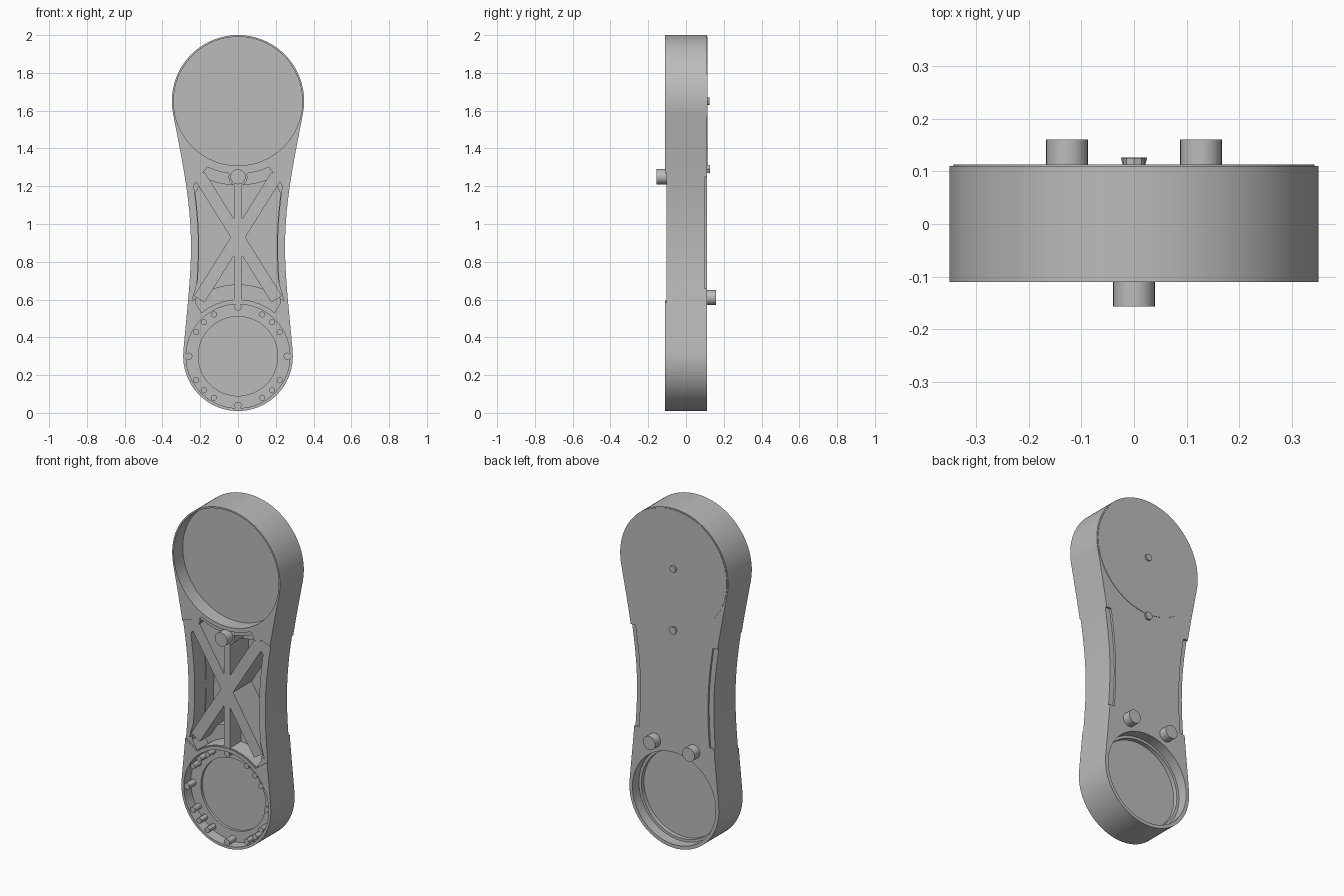
import bpy, bmesh
from math import sin, cos, radians, atan2, hypot
from mathutils import Vector
from mathutils.geometry import interpolate_bezier

cube = bpy.data.objects.get("Cube")
if cube:
    bpy.data.objects.remove(cube, do_unlink=True)

grey = bpy.data.materials.new("plain grey")
grey.use_nodes = True
grey.diffuse_color = (0.5, 0.5, 0.5, 1)
grey.node_tree.nodes["Principled BSDF"].inputs["Base Color"].default_value = (0.5, 0.5, 0.5, 1)

LOW, HIGH = 0.30, 1.65      # heights of the two round ends
BACK, FRONT = 0.11, -0.11


def prism(name, pts, y0, y1, taper=1.0):
    """Extrude an x-z outline from y0 to y1, scaling the far end by taper."""
    c = sum((Vector(p) for p in pts), Vector((0, 0))) / len(pts)
    bm = bmesh.new()
    near = [bm.verts.new((x, y0, z)) for x, z in pts]
    far = [bm.verts.new((c.x + (x - c.x) * taper, y1, c.y + (z - c.y) * taper)) for x, z in pts]
    bm.faces.new(near)
    bm.faces.new(far[::-1])
    for i in range(len(pts)):
        j = (i + 1) % len(pts)
        bm.faces.new((near[i], far[i], far[j], near[j]))
    bmesh.ops.recalc_face_normals(bm, faces=bm.faces)
    mesh = bpy.data.meshes.new(name)
    bm.to_mesh(mesh)
    bm.free()
    mesh.materials.append(grey)
    obj = bpy.data.objects.new(name, mesh)
    bpy.context.collection.objects.link(obj)
    return obj


def arc(z, r, a0, a1, n=32):
    steps = [radians(a0 + (a1 - a0) * i / n) for i in range(n + 1)]
    return [(r * cos(a), z + r * sin(a)) for a in steps]


def disc(name, x, z, r, y0, y1, n=24, taper=1.0):
    pts = [(x + px, pz) for px, pz in arc(z, r, 0, 360, n)[:-1]]
    return prism(name, pts, y0, y1, taper)


def mirrored(half):
    """Close a right-hand outline with its mirror image."""
    return half + [(-x, z) for x, z in reversed(half) if x > 1e-5]


def cut(target, cutter):
    mod = target.modifiers.new("cut", "BOOLEAN")
    mod.operation, mod.solver, mod.object = "DIFFERENCE", "EXACT", cutter
    bpy.context.view_layer.update()
    graph = bpy.context.evaluated_depsgraph_get()
    mesh = bpy.data.meshes.new_from_object(target.evaluated_get(graph))
    target.modifiers.clear()
    target.data = mesh
    bpy.data.objects.remove(cutter, do_unlink=True)


# Waisted side curve between the round ends
def bezier(*p):
    return [(v.x, v.y) for v in interpolate_bezier(*[Vector(q) for q in p], 16)]


side = bezier((0.289, 0.33), (0.275, 0.50), (0.249, 0.70), (0.249, 0.88))
side += bezier((0.249, 0.88), (0.249, 1.12), (0.295, 1.33), (0.343, 1.58))[1:]


def edge(z0, z1, inset):
    return [(x - inset, z) for x, z in side if z0 < z < z1]


def waist(inset, z0, z1, r_low, r_high):
    """Outline between the ends, bounded by an arc round each of them."""
    half = arc(LOW, r_low, 90, 50, 14) + edge(z0, z1, inset) + arc(HIGH, r_high, -65, -90, 12)
    half[0], half[-1] = (0, half[0][1]), (0, half[-1][1])
    return mirrored(half)


# Main body
half = arc(LOW, 0.29, -90, 4)[:-1] + side + arc(HIGH, 0.35, -10, 90)
half[0], half[-1] = (0, half[0][1]), (0, half[-1][1])
body = prism("link_body", mirrored(half), FRONT, BACK)

# Recesses in the round ends
cut(body, disc("top_recess", 0, HIGH, 0.341, -0.2, -0.025, 64))
cut(body, disc("ring_recess", 0, LOW, 0.275, -0.2, -0.045, 64))
cut(body, disc("inner_recess", 0, LOW, 0.21, -0.2, -0.03, 64))
cut(body, disc("rear_recess", 0, LOW, 0.27, 0.05, 0.2, 64))
cut(body, disc("rear_inner_recess", 0, LOW, 0.255, 0.025, 0.2, 64))

# Lowered front of the waist, stepped cavity, and rear edge notches
cut(body, waist(-0.05, 0.6, 1.29, 0.295, 0.365) and
    prism("front_relief", waist(-0.05, 0.6, 1.29, 0.295, 0.365), -0.2, -0.103))
cut(body, prism("cavity", waist(0.04, 0.58, 1.21, 0.30, 0.385), -0.2, 0.0))
cut(body, prism("deep_cavity", waist(0.043, 0.66, 1.19, 0.38, 0.445), -0.2, 0.07))
for s in (1, -1):
    strip = edge(0.65, 1.27, 0.03) + edge(0.65, 1.27, -0.05)[::-1]
    cut(body, prism("rear_notch", [(s * x, z) for x, z in strip], 0.098, 0.2))


# Truss ribs
def rib(name, a, b, width):
    a, b = Vector(a), Vector(b)
    side_step = (b - a).orthogonal().normalized() * width / 2
    return prism(name, [a + side_step, b + side_step, b - side_step, a - side_step], -0.103, 0.08)


parts = [body,
         rib("diagonal_rib_a", (-0.205, 0.602), (0.205, 1.258), 0.066),
         rib("diagonal_rib_b", (0.205, 0.602), (-0.205, 1.258), 0.066),
         rib("centre_rib", (0, 0.59), (0, 1.275), 0.04)]

# Front locating pin and the two corner bosses
parts += [disc("front_pin", 0, 1.25, 0.04, 0.0, -0.157),
          disc("pin_boss", 0, 1.25, 0.05, 0.0, -0.103)]
for s, label in ((1, "left"), (-1, "right")):
    parts.append(disc(label + "_front_boss", s * 0.2, 1.30, 0.028, 0.0, -0.108))
    parts.append(disc(label + "_rear_pin", s * 0.127, 0.61, 0.04, 0.08, 0.16))

# Studs round the lower ring
for quarter in range(0, 360, 90):
    for step in (0, 30, 45, 60):
        a = radians(quarter + step)
        r, size = (0.26, 0.019) if step == 0 else (0.255, 0.016)
        parts.append(disc("ring_stud", r * cos(a), LOW + r * sin(a), size, -0.04, -0.104, 12))

# Rear cap with its centre stud and pointer
parts += [disc("rear_cap", 0, HIGH, 0.343, 0.1, 0.1125, 64),
          disc("cap_stud", 0, HIGH, 0.02, 0.1, 0.125, 8),
          disc("cap_pointer", 0, 1.29, 0.018, 0.1, 0.126, 6, 1.4)]

bpy.ops.object.select_all(action="DESELECT")
for obj in parts:
    obj.select_set(True)
bpy.context.view_layer.objects.active = body
bpy.ops.object.shade_smooth_by_angle(angle=radians(30))
